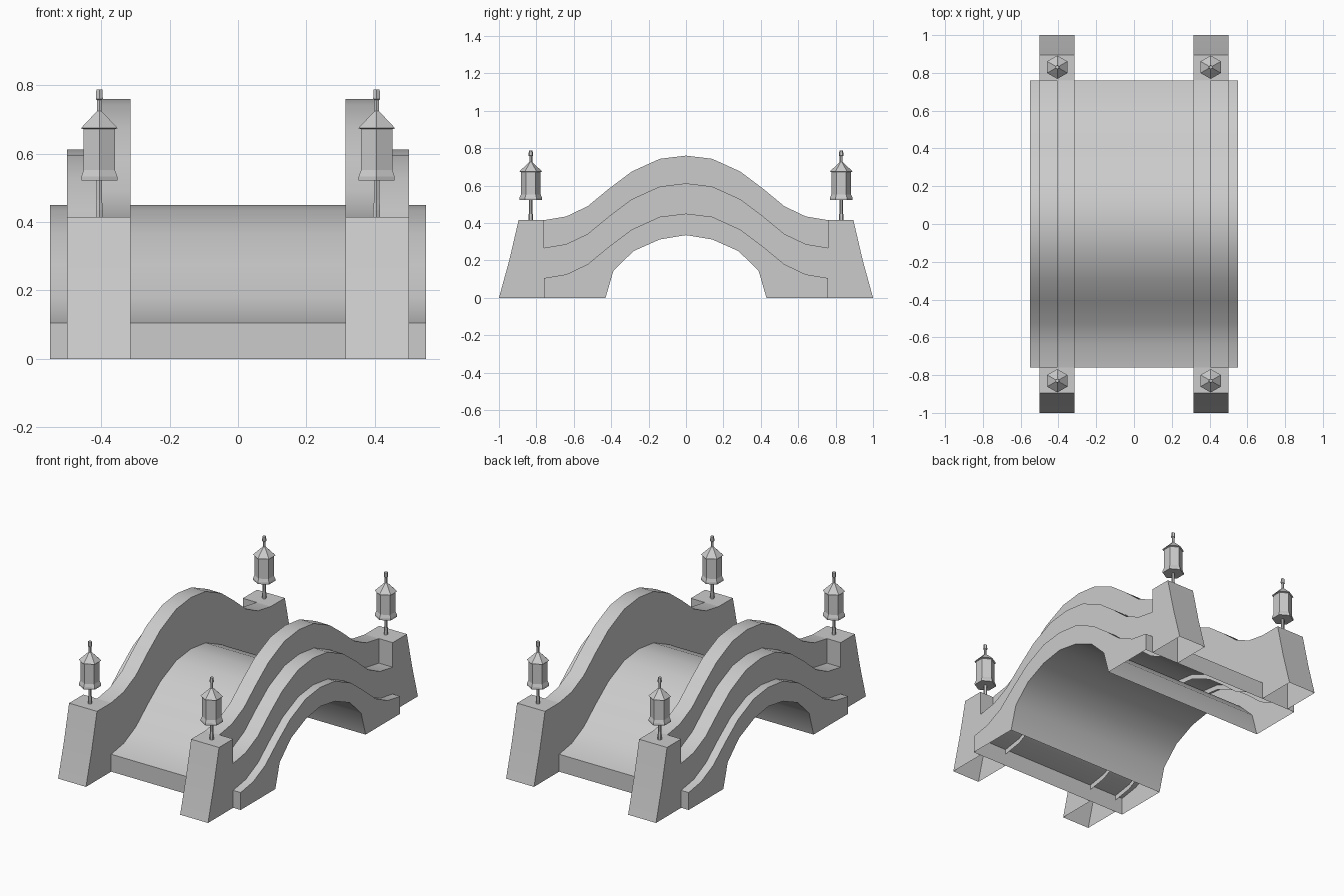
import bpy, math

if "Cube" in bpy.data.objects:
    bpy.data.objects.remove(bpy.data.objects["Cube"])

# Half profiles (y, z), centre to end
CREST = [(0, .76), (.14, .743), (.29, .675), (.41, .585), (.525, .49), (.64, .435), (.76, .415)]
ARCH = [(0, .335), (.14, .312), (.28, .25), (.388, .145), (.43, 0)]
X_IN, X_MID, X_OUT, X_DECK = .314, .408, .5, .55


def full(half, dz=0):
    """Mirror a half profile across y = 0, running from -y to +y."""
    return [(-y, z + dz) for y, z in reversed(half[1:])] + [(y, z + dz) for y, z in half]


def make(name, verts, faces, smooth=True):
    me = bpy.data.meshes.new(name)
    me.from_pydata(verts, [], faces)
    ob = bpy.data.objects.new(name, me)
    bpy.context.collection.objects.link(ob)
    bpy.ops.object.select_all(action='DESELECT')
    ob.select_set(True)
    bpy.context.view_layer.objects.active = ob
    bpy.ops.object.mode_set(mode='EDIT')
    bpy.ops.mesh.select_all(action='SELECT')
    bpy.ops.mesh.normals_make_consistent(inside=False)
    bpy.ops.object.mode_set(mode='OBJECT')
    if smooth:
        bpy.ops.object.shade_smooth_by_angle(angle=math.radians(36))
    return ob


def prism(name, prof, x0, x1):
    """Extrude a (y, z) outline along x, leaving the ground faces open."""
    n = len(prof)
    verts = [(x, y, z) for x in (x0, x1) for y, z in prof]
    faces = [tuple(range(n)), tuple(range(2 * n - 1, n - 1, -1))]
    for i in range(n):
        j = (i + 1) % n
        if prof[i][1] or prof[j][1]:
            faces.append((i, j, n + j, n + i))
    return make(name, verts, faces)


# Arched deck, hollow under its ends
deck = full(CREST, -.315)
deck = [(y, z + .005) for y, z in deck]
prism("deck", [(-.76, 0)] + deck + [(.76, 0)] + full(ARCH)[::-1], -X_DECK, X_DECK)


def parapet(name, s):
    """Stepped side wall lofted along the crest, open where it enters the deck."""
    verts, faces = [], []
    for y, z in full(CREST):
        low = z - .34
        verts += [(s * x, y, h) for x, h in (
            (X_IN, low), (X_IN, z), (X_MID, z), (X_MID, z - .148), (X_OUT, z - .148), (X_OUT, low))]
    for i in range(len(verts) // 6 - 1):
        for k in range(5):
            a = i * 6 + k
            faces.append((a, a + 1, a + 7, a + 6))
    return make(name, verts, faces)


def lantern(name, x, y):
    """Six-sided lantern on a post, turned from a (radius, z) profile."""
    prof = [(.012, .41), (.012, .435), (.009, .465), (.009, .522), (.061, .522), (.061, .533),
            (.053, .552), (.053, .672), (.062, .675), (.011, .722), (.008, .725), (.008, .757),
            (.012, .76), (.010, .788)]
    verts = [(x + r * math.cos(math.radians(90 + 60 * k)), y + r * math.sin(math.radians(90 + 60 * k)), z)
             for r, z in prof for k in range(6)]
    n = len(prof)
    faces = [(i * 6 + k, i * 6 + (k + 1) % 6, i * 6 + 6 + (k + 1) % 6, i * 6 + 6 + k)
             for i in range(n - 1) for k in range(6)]
    faces += [tuple(range(5, -1, -1)), tuple(range(n * 6 - 6, n * 6))]
    return make(name, verts, faces, smooth=False)


for s, side in ((-1, "left"), (1, "right")):
    parapet(f"{side}_parapet", s)
    for t, end in ((-1, "front"), (1, "back")):
        # Sloped end pillar and its lantern
        pillar = [(.76, 0), (.76, .415), (.895, .415), (.945, .2), (1, 0)]
        prism(f"{end}_{side}_pillar", [(t * y, z) for y, z in pillar], s * X_IN, s * X_OUT)
        lantern(f"{end}_{side}_lantern", s * .406, t * .83)
